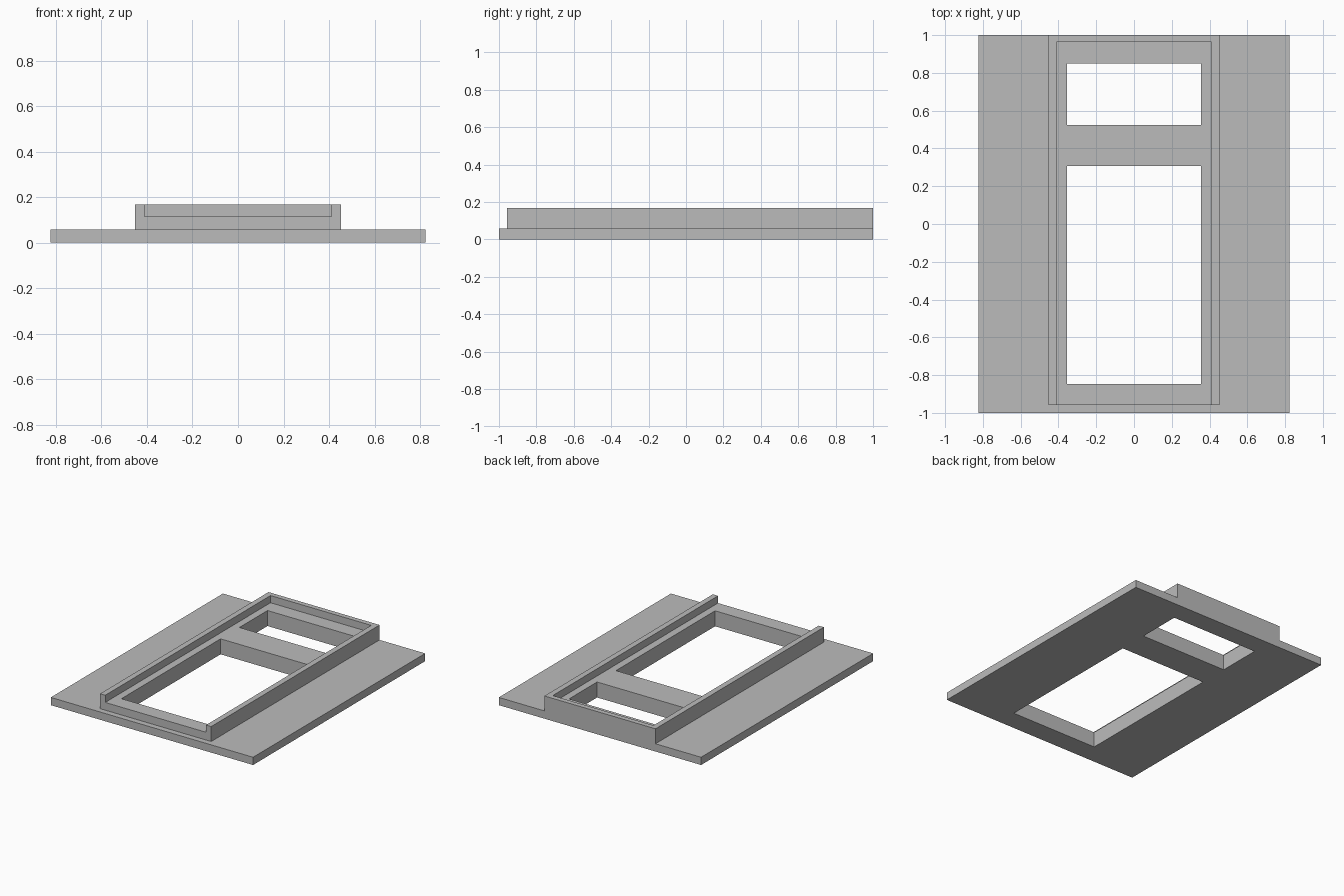
import bpy

default = bpy.data.objects.get("Cube")
if default:
    bpy.data.objects.remove(default, do_unlink=True)

grey = bpy.data.materials.new("plain grey")
grey.use_nodes = True
grey.diffuse_color = (0.5, 0.5, 0.5, 1)
grey.node_tree.nodes["Principled BSDF"].inputs["Base Color"].default_value = grey.diffuse_color


def box(name, half_width, y0, y1, z0, z1):
    """Box centred on x = 0 with the given y and z ranges."""
    bpy.ops.mesh.primitive_cube_add(size=1, location=(0, (y0 + y1) / 2, (z0 + z1) / 2))
    ob = bpy.context.object
    ob.name = ob.data.name = name
    ob.scale = (2 * half_width, y1 - y0, z1 - z0)
    bpy.ops.object.transform_apply(location=True, rotation=False, scale=True)
    ob.data.materials.append(grey)
    return ob


def combine(target, other, operation):
    """Apply a boolean to the target and discard the helper."""
    mod = target.modifiers.new(other.name, "BOOLEAN")
    mod.object = other
    mod.operation = operation
    mod.solver = "EXACT"
    bpy.context.view_layer.objects.active = target
    bpy.ops.object.modifier_apply(modifier=mod.name)
    bpy.data.objects.remove(other, do_unlink=True)


PLATE_TOP, LEDGE, RIM_TOP = 0.057, 0.114, 0.167
FRONT = -0.957

# Wide flange plate with a raised block flush with its back edge
panel = box("framed_panel", 0.823, -1, 1, 0, PLATE_TOP)
combine(panel, box("raised_block", 0.452, FRONT, 1, 0.03, RIM_TOP), "UNION")

# Recess that leaves a rim on the sides and back and is open at the front
combine(panel, box("recess", 0.41, FRONT - 0.1, 0.963, LEDGE, 0.3), "DIFFERENCE")

# Small and large window openings
for name, y0, y1 in (("small_window", 0.525, 0.851), ("large_window", -0.846, 0.306)):
    combine(panel, box(name, 0.356, y0, y1, -0.1, 0.3), "DIFFERENCE")
